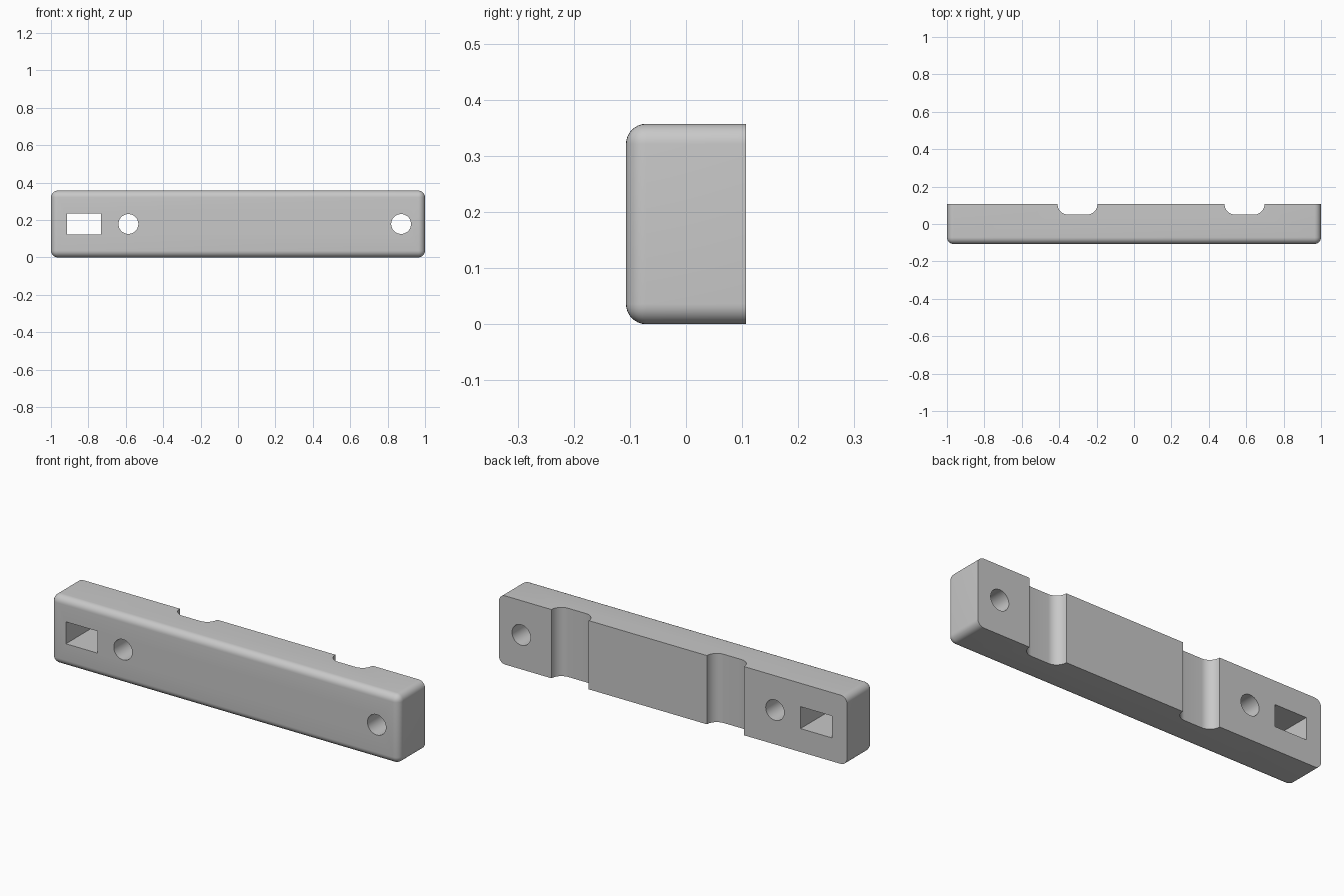
import bpy
import bmesh
from math import cos, sin, pi, radians
from mathutils import Vector

LENGTH, DEPTH, HEIGHT = 2.0, 0.214, 0.357
FILLET = 0.036
MID_Z = HEIGHT / 2
BACK = DEPTH / 2

cube = bpy.data.objects.get("Cube")
if cube:
    bpy.data.objects.remove(cube, do_unlink=True)

grey = bpy.data.materials.new("plain_grey")
grey.use_nodes = True
colour = (0.58, 0.58, 0.58, 1)
grey.diffuse_color = colour
grey.node_tree.nodes["Principled BSDF"].inputs["Base Color"].default_value = colour


def make_object(name, bm):
    bmesh.ops.recalc_face_normals(bm, faces=bm.faces)
    mesh = bpy.data.meshes.new(name)
    bm.to_mesh(mesh)
    bm.free()
    mesh.materials.append(grey)
    obj = bpy.data.objects.new(name, mesh)
    bpy.context.collection.objects.link(obj)
    return obj


def prism(name, points, sweep):
    """Extrude a closed outline of 3D points along the sweep vector."""
    bm = bmesh.new()
    face = bm.faces.new([bm.verts.new(p) for p in points])
    swept = bmesh.ops.extrude_face_region(bm, geom=[face])["geom"]
    moved = [v for v in swept if isinstance(v, bmesh.types.BMVert)]
    bmesh.ops.translate(bm, verts=moved, vec=sweep)
    return make_object(name, bm)


def cut(target, cutter):
    mod = target.modifiers.new("cut", "BOOLEAN")
    mod.operation = "DIFFERENCE"
    mod.solver = "EXACT"
    mod.object = cutter
    bpy.context.view_layer.objects.active = target
    bpy.ops.object.modifier_apply(modifier=mod.name)
    bpy.data.objects.remove(cutter, do_unlink=True)


# Bar with every edge rounded except those around the flat back
bm = bmesh.new()
bmesh.ops.create_cube(bm, size=1)
for v in bm.verts:
    v.co = Vector((v.co.x * LENGTH, v.co.y * DEPTH, v.co.z * HEIGHT + MID_Z))
edges = [e for e in bm.edges if min(v.co.y for v in e.verts) < 0]
bmesh.ops.bevel(bm, geom=edges, offset=FILLET, segments=8,
                profile=0.5, affect="EDGES")
bar = make_object("bar", bm)

through = Vector((0, DEPTH * 2, 0))

# Round screw holes
for x in (-0.586, 0.872):
    ring = [(x + 0.053 * cos(2 * pi * i / 48), -DEPTH,
             MID_Z + 0.053 * sin(2 * pi * i / 48)) for i in range(48)]
    cut(bar, prism("screw_hole", ring, through))

# Rectangular slot
corners = [(x, -DEPTH, MID_Z + z) for x, z in
           ((-0.914, -0.057), (-0.733, -0.057), (-0.733, 0.057), (-0.914, 0.057))]
cut(bar, prism("rectangular_slot", corners, through))

# Vertical grooves with rounded bottoms across the back
HALF, ROUND = 0.107, 0.057
for x in (-0.302, 0.591):
    outline = [(x + HALF, BACK + 0.1, -0.1), (x - HALF, BACK + 0.1, -0.1)]
    for side, start in ((-1, pi), (1, 1.5 * pi)):
        for i in range(13):
            a = start + pi / 2 * i / 12
            outline.append((x + side * (HALF - ROUND) + ROUND * cos(a),
                            BACK + ROUND * sin(a), -0.1))
    cut(bar, prism("groove", outline, Vector((0, 0, HEIGHT + 0.2))))

# Smooth the fillets and bores, keep the cut edges crisp
bpy.ops.object.select_all(action="DESELECT")
bar.select_set(True)
bpy.context.view_layer.objects.active = bar
bpy.ops.object.shade_smooth_by_angle(angle=radians(30))
